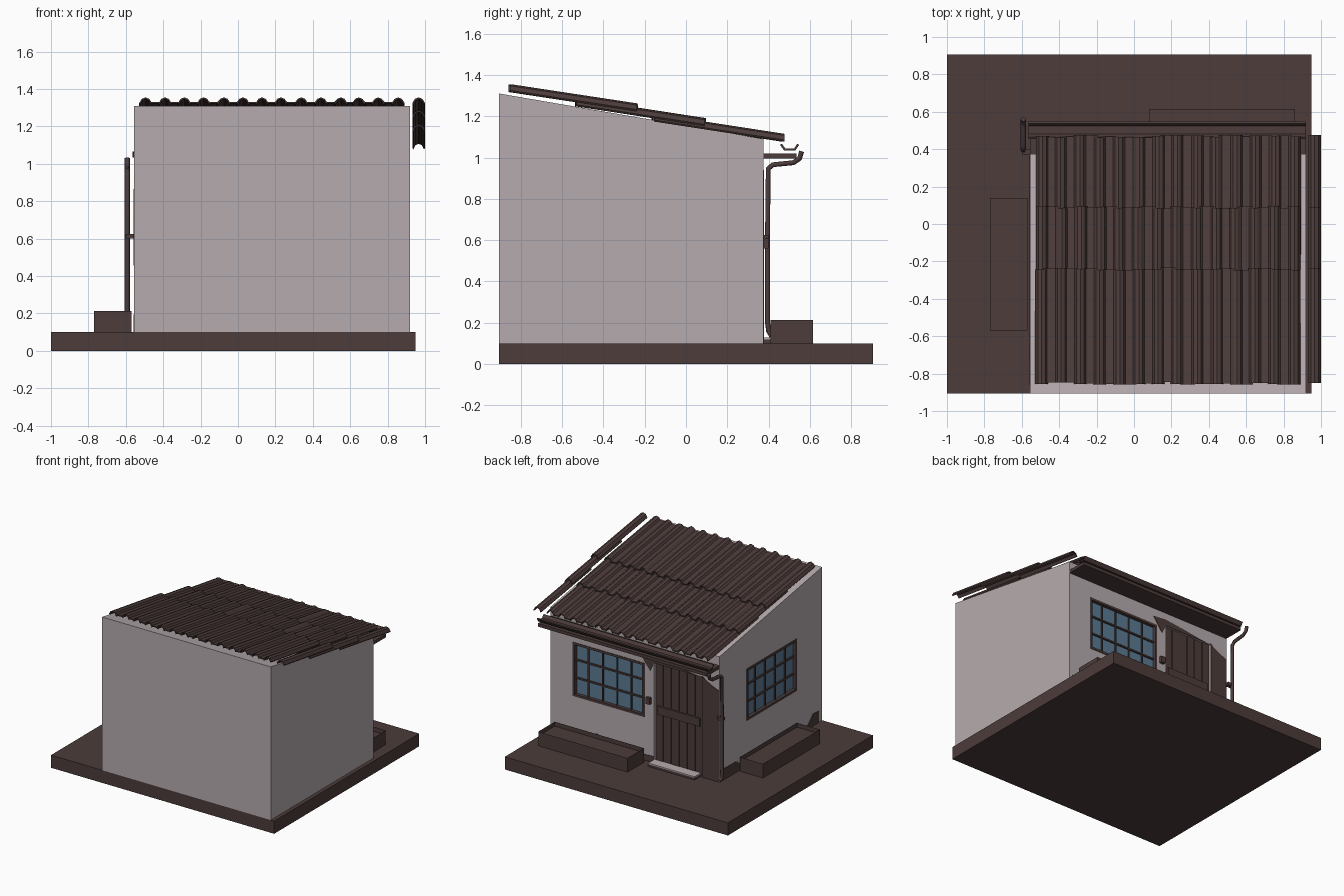
import bpy, bmesh, math, random
from mathutils import Vector

if "Cube" in bpy.data.objects:
    bpy.data.objects.remove(bpy.data.objects["Cube"])

random.seed(4)


def material(name, col):
    m = bpy.data.materials.new(name)
    m.diffuse_color = (*col, 1)
    m.use_nodes = True
    m.node_tree.nodes["Principled BSDF"].inputs["Base Color"].default_value = m.diffuse_color
    return m


BROWN = material("dark brown", (0.072, 0.045, 0.042))
PLASTER = material("pale plaster", (0.47, 0.41, 0.425))
GLASS = material("blue glass", (0.105, 0.198, 0.296))


def finish(name, bm, mat):
    bmesh.ops.recalc_face_normals(bm, faces=bm.faces)
    me = bpy.data.meshes.new(name)
    bm.to_mesh(me)
    bm.free()
    ob = bpy.data.objects.new(name, me)
    bpy.context.collection.objects.link(ob)
    me.materials.append(mat)
    return ob


def add_prism(bm, ring, off):
    """Close a ring of points, swept along the offset vector."""
    a = [bm.verts.new(p) for p in ring]
    b = [bm.verts.new(Vector(p) + Vector(off)) for p in ring]
    n = len(ring)
    bm.faces.new(a)
    bm.faces.new(b[::-1])
    for i in range(n):
        bm.faces.new((a[i], b[i], b[(i + 1) % n], a[(i + 1) % n]))


def add_box(bm, lo, hi):
    x0, y0, z0 = [min(a, b) for a, b in zip(lo, hi)]
    x1, y1, z1 = [max(a, b) for a, b in zip(lo, hi)]
    add_prism(bm, [(x0, y0, z0), (x1, y0, z0), (x1, y1, z0), (x0, y1, z0)], (0, 0, z1 - z0))


def box(name, lo, hi, mat):
    bm = bmesh.new()
    add_box(bm, lo, hi)
    return finish(name, bm, mat)


# wall coordinates: u along the wall, d outwards, z up
def back(u, d, z):
    return (u, 0.375 + d, z)


def side(u, d, z):
    return (-0.555 - d, u, z)


# ground slab and house body with a sloping top
box("ground_slab", (-1, -0.905, 0), (0.95, 0.905, 0.1), BROWN)
bm = bmesh.new()
add_prism(bm, [(-0.555, -0.905, 0.1), (-0.555, 0.375, 0.1),
               (-0.555, 0.375, 1.09), (-0.555, -0.905, 1.31)], (1.475, 0, 0))
walls = finish("walls", bm, PLASTER)

# openings for two windows and the door
openings = [("back_window", back, 0.10, 0.725, 0.44, 0.865),
            ("side_window", side, -0.59, 0.035, 0.455, 0.865),
            ("door", back, -0.405, 0.015, 0.09, 0.89)]
for name, f, u0, u1, z0, z1 in openings:
    cut = box(name + "_cutter", f(u0, -0.035, z0), f(u1, 0.1, z1), PLASTER)
    cut.hide_render = True
    cut.hide_viewport = True
    mod = walls.modifiers.new(name, 'BOOLEAN')
    mod.operation = 'DIFFERENCE'
    mod.solver = 'EXACT'
    mod.object = cut

# windows: glass, frame and glazing bars
for name, f, u0, u1, z0, z1 in openings[:2]:
    box(name + "_glass", f(u0, -0.034, z0), f(u1, -0.022, z1), GLASS)
    bm = bmesh.new()
    t = 0.018
    for u in (u0, u1 - t):
        add_box(bm, f(u, -0.034, z0), f(u + t, 0.004, z1))
    for z in (z0, z1 - t):
        add_box(bm, f(u0, -0.034, z), f(u1, 0.004, z + t))
    for i in range(1, 5):
        u = u0 + (u1 - u0) * i / 5
        add_box(bm, f(u - 0.005, -0.03, z0), f(u + 0.005, -0.012, z1))
    for i in (1, 2):
        z = z0 + (z1 - z0) * i / 3
        add_box(bm, f(u0, -0.03, z - 0.006), f(u1, -0.01, z + 0.006))
    finish(name + "_frame", bm, BROWN)

# plank door with cross band, handle plate and step
bm = bmesh.new()
for i in range(6):
    u = -0.405 + 0.07 * i
    add_box(bm, back(u + 0.003, -0.034, 0.1), back(u + 0.067, -0.012 - 0.004 * (i % 2), 0.89))
add_box(bm, back(-0.405, -0.034, 0.1), back(0.015, -0.022, 0.89))
add_box(bm, back(-0.38, -0.03, 0.49), back(-0.01, 0.0, 0.555))
finish("plank_door", bm, BROWN)
box("door_step", (-0.39, 0.37, 0.1), (0.015, 0.45, 0.118), BROWN)
box("step_top", (-0.39, 0.37, 0.118), (0.015, 0.45, 0.127), PLASTER)
box("wall_box", back(0.04, 0, 0.56), back(0.075, 0.025, 0.61), BROWN)


# bare patches where the plaster has come off
def patch(name, f, pts):
    bm = bmesh.new()
    off = Vector(f(0, 0.004, 0)) - Vector(f(0, 0, 0))
    add_prism(bm, [f(u, 0.0, z) for u, z in pts], off)
    finish(name, bm, BROWN)


def ragged(name, f, u0, u1, z0, z1, n):
    top = [(u1 + (u0 - u1) * i / n, random.uniform(z0, z1)) for i in range(n + 1)]
    patch(name, f, [(u0, 0.1), (u1, 0.1)] + top)


ragged("back_wall_base_patch", back, 0.015, 0.9, 0.14, 0.2, 14)
ragged("side_wall_base_patch", side, -0.86, 0.37, 0.12, 0.2, 18)
patch("corner_patch", back, [(-0.553, 0.1), (-0.405, 0.1), (-0.405, 0.9), (-0.44, 0.87),
                             (-0.5, 0.84), (-0.553, 0.82)])
patch("lintel_patch", back, [(-0.36, 0.89), (0.015, 0.89), (0.05, 0.82), (0.09, 0.87),
                             (0.13, 0.93), (0.02, 0.94), (-0.15, 0.92)])

# planters with a sunken bed
for name, lo, hi in (("back_planter", (0.08, 0.41), (0.86, 0.615)),
                     ("side_planter", (-0.77, -0.57), (-0.57, 0.14))):
    bm = bmesh.new()
    add_box(bm, (*lo, 0.1), (*hi, 0.212))
    top = max(bm.faces, key=lambda fc: fc.calc_center_median().z)
    bmesh.ops.inset_region(bm, faces=[top], thickness=0.022)
    bmesh.ops.translate(bm, verts=top.verts, vec=(0, 0, -0.035))
    finish(name, bm, BROWN)

# roof: three overlapping courses of cover and pan tiles
COVER = [(-0.034, 0.0), (-0.02, 0.022), (0, 0.03), (0.02, 0.022), (0.034, 0.0)]
PAN = [(-0.04, 0.024), (-0.022, 0.006), (0.022, 0.006), (0.04, 0.024)]


def add_tile(bm, prof, x, start, end):
    j = random.uniform(-0.007, 0.007)
    ring = [(x + u, start[0] + j, start[1] + v) for u, v in prof]
    ring += [(x + u * 0.85, start[0] + j, start[1] + v - 0.008) for u, v in reversed(prof)]
    add_prism(bm, ring, (0, end[0] - start[0], end[1] - start[1]))


courses = [("upper", (-0.853, 1.325), (-0.24, 1.232)),
           ("middle", (-0.53, 1.256), (0.09, 1.161)),
           ("lower", (-0.16, 1.182), (0.47, 1.085))]
for name, start, end in courses:
    bm = bmesh.new()
    for i in range(15):
        x = -0.495 + 0.104 * i
        jx = random.uniform(-0.006, 0.006) if i < 14 else 0.005
        add_tile(bm, COVER, x + jx, start, end)
        if i < 13:
            add_tile(bm, PAN, x + 0.052, start, end)
    finish(name + "_roof_tiles", bm, BROWN)

# eave board and open gutter
box("eave_board", (-0.555, 0.375, 0.995), (0.92, 0.535, 1.02), BROWN)
bm = bmesh.new()
U = [(0.455, 1.062), (0.475, 1.034), (0.53, 1.034), (0.548, 1.062),
     (0.538, 1.066), (0.524, 1.044), (0.481, 1.044), (0.465, 1.066)]
add_prism(bm, [(-0.565, y, z) for y, z in U], (1.485, 0, 0))
finish("gutter", bm, BROWN)

# downpipe
cu = bpy.data.curves.new("downpipe", 'CURVE')
cu.dimensions = '3D'
cu.bevel_depth = 0.014
cu.bevel_resolution = 1
cu.use_fill_caps = True
path = [(0.56, 1.03), (0.55, 0.995), (0.52, 0.975), (0.42, 0.965), (0.398, 0.945),
        (0.395, 0.6), (0.395, 0.2), (0.4, 0.16), (0.415, 0.135)]
sp = cu.splines.new('POLY')
sp.points.add(len(path) - 1)
for p, (y, z) in zip(sp.points, path):
    p.co = (-0.592, y, z, 1)
pipe = bpy.data.objects.new("downpipe", cu)
bpy.context.collection.objects.link(pipe)
cu.materials.append(BROWN)
box("pipe_clip", (-0.6, 0.37, 0.6), (-0.55, 0.4, 0.625), BROWN)
